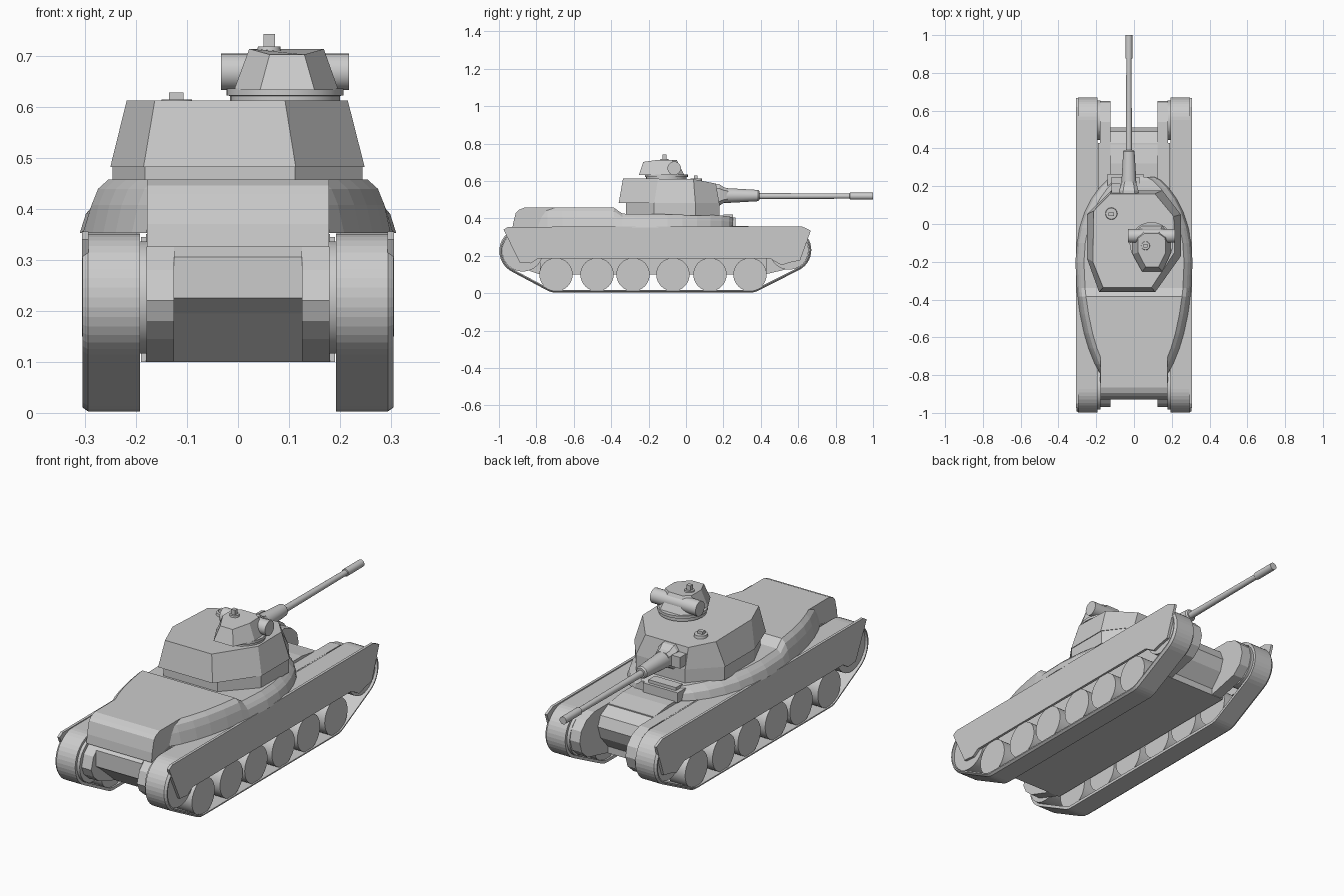
import bpy, bmesh
from math import sin, cos, pi
from mathutils import Vector, Matrix
from mathutils.geometry import convex_hull_2d

if "Cube" in bpy.data.objects:
    bpy.data.objects.remove(bpy.data.objects["Cube"])


def finish(name, bm, mirror=False, smooth=False):
    bmesh.ops.recalc_face_normals(bm, faces=bm.faces[:])
    me = bpy.data.meshes.new(name)
    bm.to_mesh(me)
    bm.free()
    ob = bpy.data.objects.new(name, me)
    bpy.context.collection.objects.link(ob)
    if mirror:
        ob.modifiers.new("mirror", 'MIRROR').use_axis[0] = True
    if smooth:
        bpy.ops.object.select_all(action='DESELECT')
        ob.select_set(True)
        bpy.context.view_layer.objects.active = ob
        bpy.ops.object.shade_smooth_by_angle(angle=0.6)
    return ob


def loft(name, rings, loop=False, **kw):
    """Skin equal-length closed rings; cap the ends unless the rings loop."""
    bm = bmesh.new()
    vs = [[bm.verts.new(p) for p in r] for r in rings]
    n = len(vs[0])
    pairs = list(zip(vs, vs[1:])) + ([(vs[-1], vs[0])] if loop else [])
    for a, b in pairs:
        for i in range(n):
            j = (i + 1) % n
            bm.faces.new((a[i], a[j], b[j], b[i]))
    if not loop:
        bm.faces.new(vs[0])
        bm.faces.new(vs[-1])
    return finish(name, bm, **kw)


def prism(name, yz, x0, x1, **kw):
    return loft(name, [[(x, y, z) for y, z in yz] for x in (x0, x1)], **kw)


def lathe(name, centre, axis, profile, seg=24, **kw):
    """Revolve (distance, radius) pairs about an axis through centre."""
    u, v = {'x': ((0, 1, 0), (0, 0, 1)), 'y': ((1, 0, 0), (0, 0, 1)), 'z': ((1, 0, 0), (0, 1, 0))}[axis]
    u, v, c = Vector(u), Vector(v), Vector(centre)
    w = {'x': Vector((1, 0, 0)), 'y': Vector((0, 1, 0)), 'z': Vector((0, 0, 1))}[axis]
    rings = [[c + w * d + r * (cos(2 * pi * i / seg) * u + sin(2 * pi * i / seg) * v) for i in range(seg)]
             for d, r in profile]
    return loft(name, rings, smooth=True, **kw)


def box(name, lo, hi, **kw):
    return prism(name, [(lo[1], lo[2]), (hi[1], lo[2]), (hi[1], hi[2]), (lo[1], hi[2])], lo[0], hi[0], **kw)


# Tracks: thin belt wrapped round the end wheels and outer road wheels
discs = [(-.873, .226, .125), (-.695, .103, .1), (.342, .103, .1), (.55, .231, .12)]


def belt(off):
    return [(y + (r - off) * cos(2 * pi * i / 40), z + (r - off) * sin(2 * pi * i / 40))
            for y, z, r in discs for i in range(40)]


order = convex_hull_2d([Vector(p) for p in belt(0)])
rings = []
for x, off in ((.192, 0), (.294, 0), (.305, .008), (.305, .014), (.192, .014)):
    pts = belt(off)
    rings.append([(x, *pts[i]) for i in order])
loft("track_belt", rings, loop=True, mirror=True)

# Wheels
for i, y in enumerate((-.695, -.476, -.283, -.07, .128, .342)):
    lathe("road_wheel_%d" % i, (0, y, .1), 'x', [(.2, .089), (.297, .089)], seg=32, mirror=True)
lathe("rear_sprocket", (0, -.873, .226), 'x', [(.178, .11), (.292, .11)], seg=32, mirror=True)
lathe("front_idler", (0, .55, .231), 'x', [(.178, .105), (.292, .105)], seg=32, mirror=True)

# Side skirts
prism("side_skirt", [(-.975, .34), (-.95, .355), (.62, .357), (.667, .335), (.61, .175), (.56, .165), (.51, .15),
                     (.45, .185), (-.79, .185), (-.83, .16), (-.89, .165)], .293, .306, mirror=True)

# Hull
box("hull_body", (-.19, -.78, .1), (.19, .43, .345))
prism("hull_centre", [(-.78, .1), (-.89, .195), (-.93, .225), (-.93, .305), (-.9, .325), (-.8, .35), (.32, .36),
                      (.42, .345), (.49, .31), (.51, .26), (.49, .2), (.4, .1)], -.125, .125)
prism("hull_cheek", [(-.78, .1), (-.91, .145), (-.95, .18), (-.968, .22), (-.95, .28), (-.9, .325), (-.8, .35),
                     (.54, .345), (.6, .325), (.64, .285), (.652, .235), (.635, .18), (.59, .14), (.42, .1)],
      .125, .18, mirror=True)

# Engine deck and the rounded superstructure around the turret ring
prism("engine_deck", [(-.93, .325), (-.925, .37), (-.91, .43), (-.895, .445), (-.865, .457), (-.39, .457),
                      (-.34, .425), (-.34, .325)], -.178, .178)
stations = [(-.79, .18, .457), (-.74, .208, .457), (-.66, .24, .457), (-.58, .264, .457), (-.48, .285, .457),
            (-.385, .299, .457), (-.34, .304, .425), (-.2, .31, .423), (-.1, .303, .422), (-.02, .288, .421),
            (.06, .262, .42), (.13, .228, .418), (.19, .185, .415), (.23, .145, .41), (.25, .11, .405)]
rings = []
for y, w, t in stations:
    half = [(w, .352), (w - .012, .357 + (t - .357) * .5), (w - .025, t - .018), (w - .045, t)]
    rings.append([(x, y, z) for x, z in half] + [(-x, y, z) for x, z in reversed(half)])
loft("superstructure", rings)
box("nose_box", (-.14, .2, .355), (.05, .265, .405))
box("nose_box_lid", (-.12, .2, .4), (.03, .25, .42))

# Turret: lower ring body, then the tapered eight-sided shell
floor = [(-.12, .178), (.15, .178), (.248, .05), (.248, -.17), (.113, -.36), (-.185, -.36), (-.25, -.18), (-.25, .05)]
roof = [(-.125, .16), (.11, .16), (.21, .04), (.215, -.15), (.092, -.337), (-.163, -.337), (-.218, -.2), (-.213, .07)]
loft("turret_shell", [[(x, y, .482) for x, y in floor],
                      [(x, y, .612 - max(0, y - .03) * .2) for x, y in roof]])
loft("turret_base", [[(x * .985, max(y, -.18 if abs(x) > .2 else -.32), z) for x, y in floor] for z in (.415, .483)])
lathe("turret_hatch", (-.12, .055, .6), 'z', [(0, .032), (.014, .03)], seg=16)
box("hatch_periscope", (-.135, .042, .61), (-.107, .062, .628))
box("gun_sight", (-.118, .15, .5), (-.072, .215, .555))

# Main gun
rings = []
for y, w, h in ((.14, .05, .06), (.178, .05, .058), (.205, .043, .04), (.225, .036, .036)):
    rings.append([(-.027 + w * a, y, .525 + h * b) for a, b in
                  ((1, .6), (.6, 1), (-.6, 1), (-1, .6), (-1, -.6), (-.6, -1), (.6, -1), (1, -.6))])
loft("gun_mantlet", rings)
lathe("gun_sleeve", (-.027, 0, .522), 'y', [(.18, .041), (.25, .038), (.385, .03), (.392, .024)])
lathe("gun_barrel", (-.027, 0, .519), 'y', [(.38, .0165), (.875, .0135), (.876, .0185), (1, .0185)])

# Cupola
lathe("cupola_ring", (.092, -.105, .605), 'z', [(0, .108), (.016, .108), (.017, .115), (.03, .115)], seg=28)
low = [(-.008, -.05), (-.008, -.16), (.043, -.252), (.15, -.252), (.197, -.15), (.19, -.05), (.15, -.01), (.04, -.01)]
top = [(.022, -.075), (.022, -.15), (.062, -.228), (.13, -.228), (.168, -.15), (.165, -.075), (.13, -.05), (.055, -.05)]
loft("cupola_shell", [[(x, y, .632) for x, y in low],
                      [(x, y, .702 if y < -.2 else .713) for x, y in top]])
lathe("rangefinder_tube", (0, -.063, .668), 'x', [(-.033, .036), (.217, .036)])
lathe("cupola_hatch", (.061, -.115, .705), 'z', [(0, .024), (.013, .022)], seg=16)
box("cupola_periscope", (.05, -.125, .71), (.072, -.105, .742))
